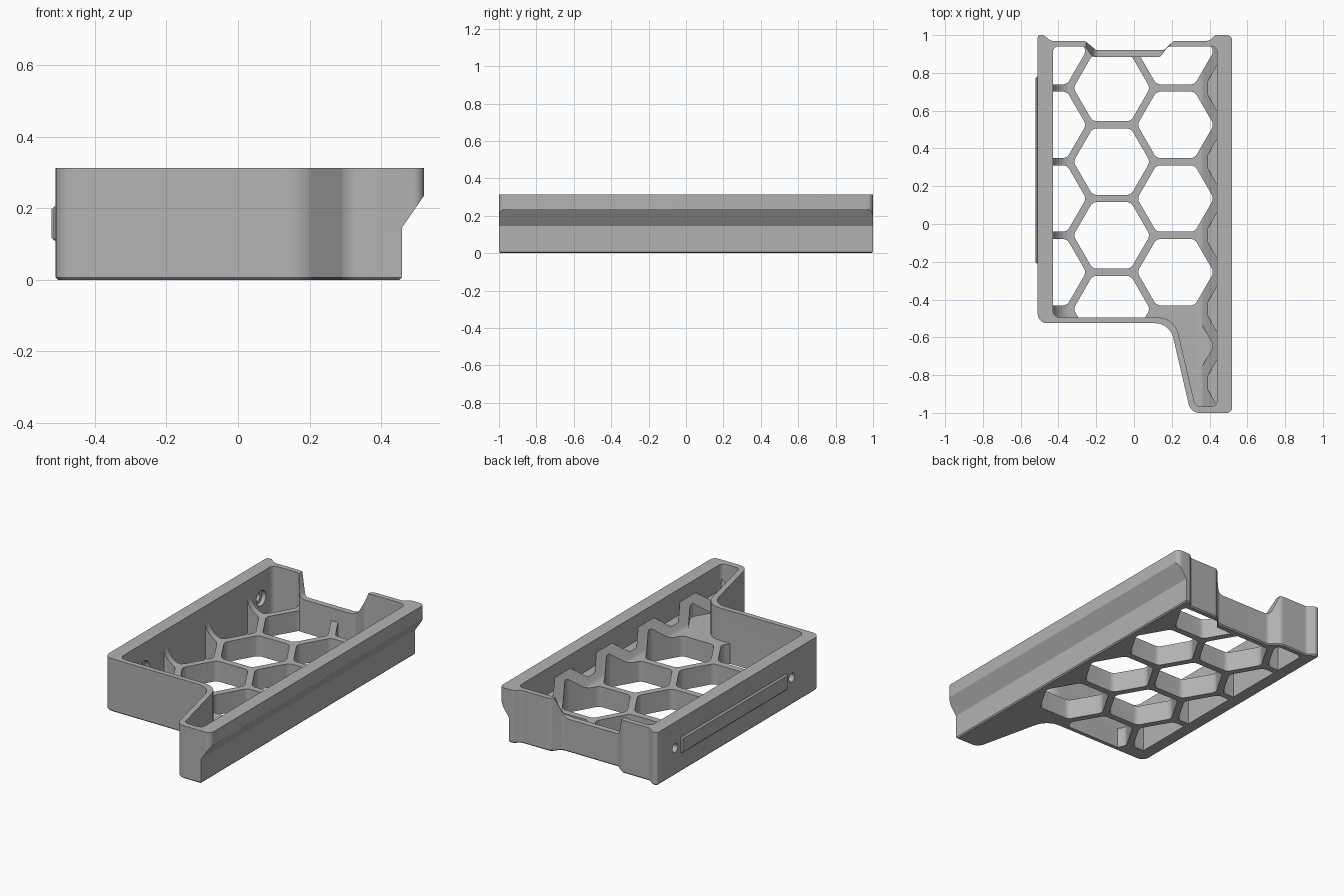
import bpy, bmesh, math
from mathutils import Vector

cube = bpy.data.objects.get("Cube")
if cube:
    bpy.data.objects.remove(cube, do_unlink=True)

grey = bpy.data.materials.new("plain grey")
grey.use_nodes = True
grey.diffuse_color = (0.45, 0.45, 0.45, 1)
grey.node_tree.nodes["Principled BSDF"].inputs["Base Color"].default_value = (0.45, 0.45, 0.45, 1)


def rounded(corners, steps=7):
    """Closed outline from (u, v, radius) corners, each turned into an arc."""
    out = []
    for i, (u, v, r) in enumerate(corners):
        p = Vector((u, v))
        if r == 0:
            out.append(p)
            continue
        d1 = (Vector(corners[i - 1][:2]) - p).normalized()
        d2 = (Vector(corners[(i + 1) % len(corners)][:2]) - p).normalized()
        half = d1.angle(d2) / 2
        c = p + (d1 + d2).normalized() * r / math.sin(half)
        s, e = (p + d * r / math.tan(half) - c for d in (d1, d2))
        a = math.atan2(s.y, s.x)
        turn = (math.atan2(e.y, e.x) - a + math.pi) % math.tau - math.pi
        for k in range(steps + 1):
            t = a + turn * k / steps
            out.append(c + Vector((math.cos(t), math.sin(t))) * r)
    return out


def prism(name, outline, lo, hi, axis="z", chamfer=0):
    """Extrude an outline along one axis."""
    place = {"z": lambda p, w: (p.x, p.y, w),
             "y": lambda p, w: (p.x, w, p.y),
             "x": lambda p, w: (w, p.x, p.y)}[axis]
    bm = bmesh.new()
    base = bm.faces.new([bm.verts.new(place(p, lo)) for p in outline])
    cap = bmesh.ops.extrude_face_region(bm, geom=[base], use_keep_orig=True)
    for v in (g for g in cap["geom"] if isinstance(g, bmesh.types.BMVert)):
        v.co["xyz".index(axis)] = hi
    bmesh.ops.recalc_face_normals(bm, faces=bm.faces)
    if chamfer:
        bmesh.ops.bevel(bm, geom=list(base.edges), offset=chamfer, segments=1, affect="EDGES")
    mesh = bpy.data.meshes.new(name)
    bm.to_mesh(mesh)
    bm.free()
    ob = bpy.data.objects.new(name, mesh)
    bpy.context.collection.objects.link(ob)
    mesh.materials.append(grey)
    return ob


def combine(target, tool, operation):
    """Apply a boolean and remove the helper."""
    tool.hide_render = True
    mod = target.modifiers.new(operation, "BOOLEAN")
    mod.operation, mod.solver, mod.object = operation, "EXACT", tool
    deps = bpy.context.evaluated_depsgraph_get()
    mesh = bpy.data.meshes.new_from_object(target.evaluated_get(deps))
    target.modifiers.clear()
    target.data = mesh
    bpy.data.objects.remove(tool, do_unlink=True)


def polygon(x, y, r, sides, corner=0):
    return rounded([(x + r * math.cos(math.tau * k / sides),
                     y + r * math.sin(math.tau * k / sides), corner) for k in range(sides)])


# Outer body
outer = [(-.51, -.525, .05), (.19, -.525, .1), (.3, -1, .06), (.52, -1, .03),
         (.52, 1, .03), (.43, 1, .03), (.4, .97, .03), (.21, .97, .04),
         (.16, .92, .03), (-.2, .92, .03), (-.26, .97, .04), (-.44, .97, .03),
         (-.48, 1, .01), (-.51, 1, .015)]
tray = prism("tray", rounded(outer), 0, .313, chamfer=.007)

# Undercut along the right side
undercut = [(.451, -.1), (.451, 0), (.458, .007), (.458, .145), (.56, .293), (.7, .293), (.7, -.1)]
combine(tray, prism("undercut", [Vector(p) for p in undercut], -1.2, 1.2, "y"), "DIFFERENCE")

# Cavity section, with a curved left foot and a sloped right foot
FLOOR = .12
section = [(-.7, .5, 0), (-.7, .24, 0), (-.431, .24, 0), (-.431, FLOOR, .1),
           (.36, FLOOR, .04), (.441, .235, 0), (.7, .235, 0), (.7, .5, 0)]
cavity = prism("cavity", rounded(section), -1.3, 1.3, "y")

# Honeycomb cells: through holes, and shallow pockets beside the right wall
PITCH_X, PITCH_Y, MID_X, MID_Y = .338, .39, -.118, .33
for col in (-1, 0, 1, 2):
    for row in range(-3, 3):
        x = MID_X + col * PITCH_X
        y = MID_Y + (row + (col % 2) / 2) * PITCH_Y
        if y < -.5 and col < 1 or y > 1 or y < -.9:
            continue
        low = -.1
        if col == 2:
            x, low = x + .015, .16
        elif y < -.5:
            low = FLOOR + .001
        cell = prism("cell", polygon(x, y, .203, 6, .04), low, .45)
        combine(cavity, cell, "UNION")

# Limit the cavity to the inside of the walls
inner = [(-.43, -.495, .04), (.215, -.495, .11), (.325, -.965, .03), (.44, -.965, .03),
         (.44, .94, .03), (.18, .94, .03), (.14, .885, .02), (-.22, .885, .02),
         (-.26, .94, .03), (-.43, .94, .03)]
combine(cavity, prism("inner_limit", rounded(inner), -.05, .4), "INTERSECT")
combine(tray, cavity, "DIFFERENCE")

# Lowered middle of the back wall
dip = [(-.28, .4, 0), (-.25, .3, .03), (-.21, .195, .04), (.15, .195, .04), (.19, .3, .03), (.22, .4, 0)]
combine(tray, prism("back_dip", rounded(dip), .84, 1.1, "y"), "DIFFERENCE")

# Countersunk screw holes through the left wall
for y in (.83, -.26):
    combine(tray, prism("hole", polygon(y, .16, .025, 24), -.6, -.4, "x"), "DIFFERENCE")
    combine(tray, prism("countersink", polygon(y, .16, .045, 24), -.455, -.4, "x"), "DIFFERENCE")

# Raised rail on the left side
rail = prism("side_rail", rounded([(-.21, .11, .008), (.78, .11, .008), (.78, .205, .008), (-.21, .205, .008)]),
             -.522, -.5, "x", chamfer=.008)

for ob in (tray, rail):
    bpy.ops.object.select_all(action="DESELECT")
    ob.select_set(True)
    bpy.context.view_layer.objects.active = ob
    bpy.ops.object.shade_smooth_by_angle(angle=math.radians(30))
